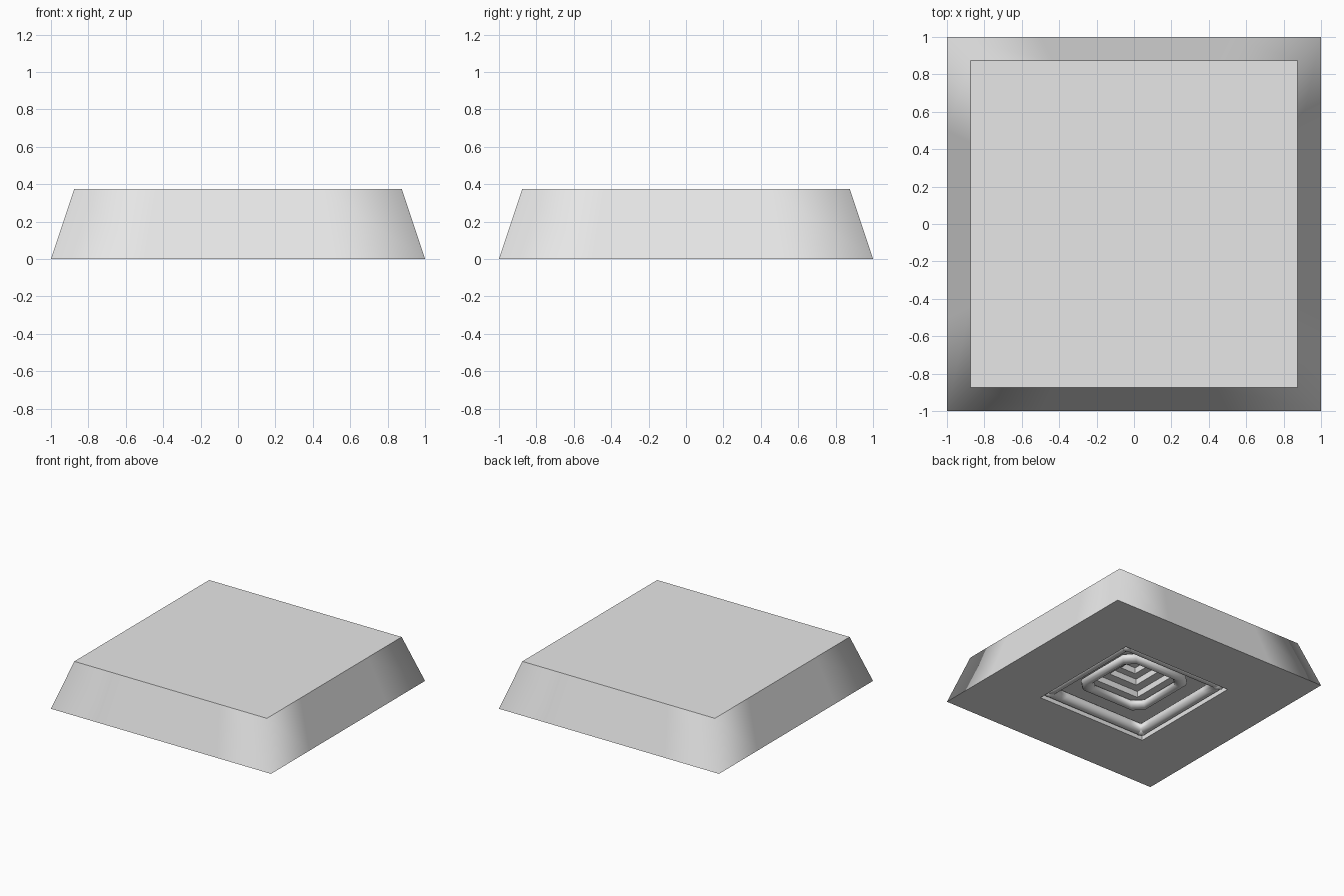
import bpy, bmesh, math

old = bpy.data.objects.get("Cube")
if old:
    bpy.data.objects.remove(old, do_unlink=True)

grey = bpy.data.materials.new("light_grey")
grey.use_nodes = True
grey.diffuse_color = (0.8, 0.8, 0.8, 1)
grey.node_tree.nodes["Principled BSDF"].inputs["Base Color"].default_value = (0.8, 0.8, 0.8, 1)


def square_ring(bm, half, z, inset, cut):
    """Square loop, counterclockwise; three points per corner, cut pulls the middle one in."""
    verts = []
    for turn in range(4):
        c, s = math.cos(turn * math.pi / 2), math.sin(turn * math.pi / 2)
        for x, y in ((half, half - inset), (half - cut, half - cut), (half - inset, half)):
            verts.append(bm.verts.new((c * x - s * y, s * x + c * y, z)))
    return verts


def square_sweep(name, profile, inset, cut=0.0, closed=False, cap_first=False,
                 cap_last=False, smooth=True, sharp_rims=False):
    """Carry a (half width, height) profile around a square."""
    bm = bmesh.new()
    rings = [square_ring(bm, h, z, min(inset, h * 0.5), cut) for h, z in profile]
    pairs = list(zip(rings, rings[1:]))
    if closed:
        pairs.append((rings[-1], rings[0]))
    for a, b in pairs:
        for j in range(len(a)):
            k = (j + 1) % len(a)
            bm.faces.new((a[j], b[j], b[k], a[k]))
    if cap_first:
        bm.faces.new(rings[0])
    if cap_last:
        bm.faces.new(rings[-1][::-1])
    for f in bm.faces:
        f.smooth = smooth
    if sharp_rims:
        for e in bm.edges:
            if abs(e.verts[0].co.z - e.verts[1].co.z) < 1e-5:
                e.smooth = False
    mesh = bpy.data.meshes.new(name)
    bm.to_mesh(mesh)
    bm.free()
    mesh.materials.append(grey)
    obj = bpy.data.objects.new(name, mesh)
    bpy.context.collection.objects.link(obj)
    return obj


def round_profile(half, z, radius, sides=12):
    return [(half + radius * math.cos(-2 * math.pi * i / sides),
             z + radius * math.sin(-2 * math.pi * i / sides)) for i in range(sides)]


# Tapered slab with an open square in its underside
square_sweep("tapered_slab", [(0.875, 0.375), (1, 0), (0.5, 0)], 0.5,
             cap_first=True, sharp_rims=True)

# Stepped recess rising into the slab
steps = [(0.5, 0.0), (0.5, 0.13)]
for half, low in ((0.2, 0.13), (0.13, 0.18), (0.07, 0.23)):
    steps += [(half, low), (half, low + 0.05)]
square_sweep("stepped_recess", steps, 0.1, cap_last=True, smooth=False)

# Rounded bead along the recess walls, with ball corners
square_sweep("wall_bead", round_profile(0.455, 0.055, 0.044), 0.1, closed=True)
for sx in (-1, 1):
    for sy in (-1, 1):
        bpy.ops.mesh.primitive_uv_sphere_add(segments=16, ring_count=8, radius=0.05,
                                             location=(sx * 0.45, sy * 0.45, 0.055))
        ball = bpy.context.object
        ball.name = "corner_ball"
        ball.data.materials.append(grey)
        bpy.ops.object.shade_smooth()

# Raised inner ring with clipped corners
square_sweep("inner_ring", round_profile(0.28, 0.1, 0.035), 0.07, cut=0.035, closed=True)
